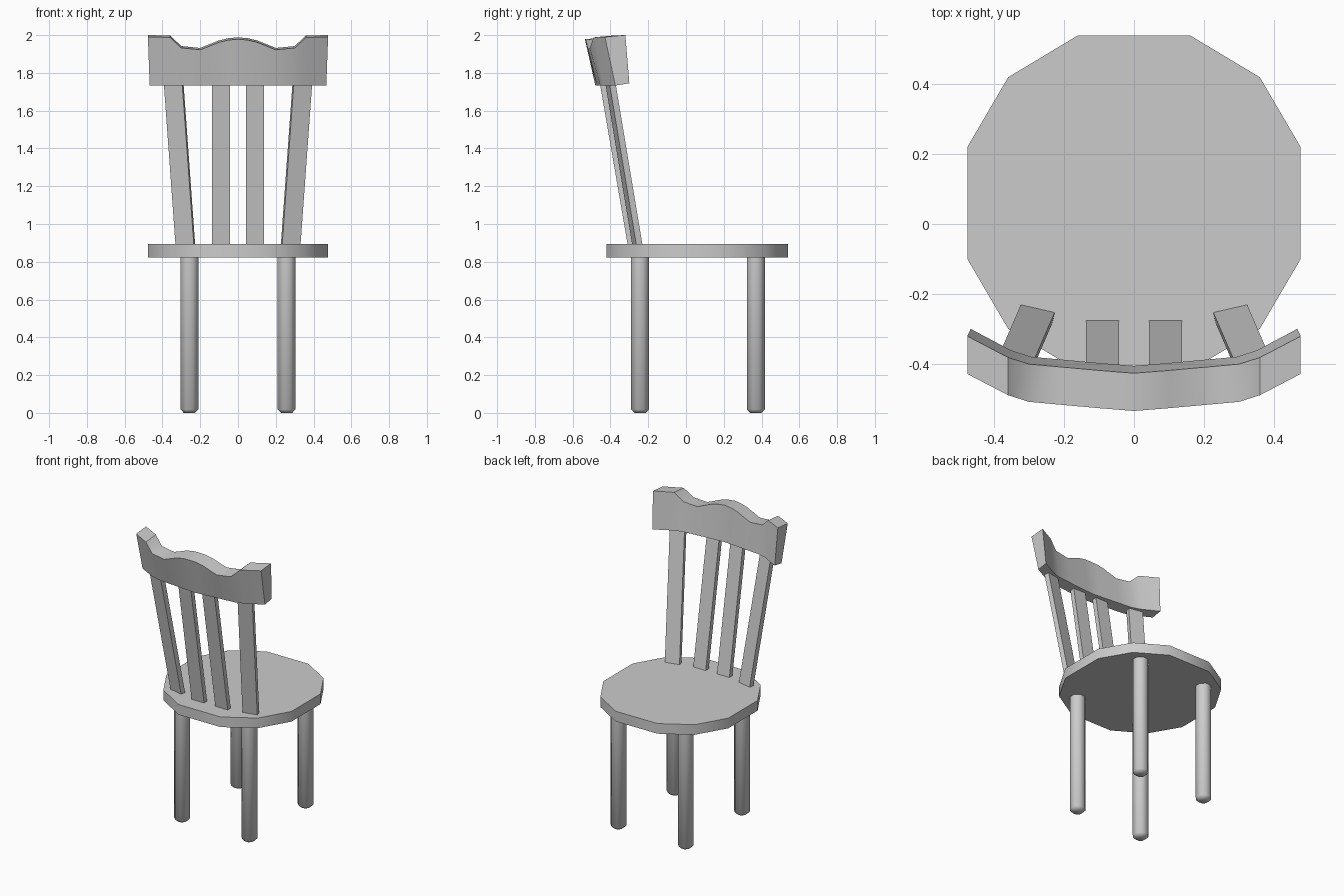
import bpy, bmesh, math
from mathutils import Vector

cube = bpy.data.objects.get("Cube")
if cube:
    bpy.data.objects.remove(cube)

grey = bpy.data.materials.new("plain grey")
grey.use_nodes = True
grey.diffuse_color = (0.6, 0.6, 0.6, 1)
grey.node_tree.nodes["Principled BSDF"].inputs["Base Color"].default_value = (0.6, 0.6, 0.6, 1)


def finish(name, bm, smooth=None):
    bmesh.ops.recalc_face_normals(bm, faces=bm.faces)
    mesh = bpy.data.meshes.new(name)
    bm.to_mesh(mesh)
    bm.free()
    mesh.materials.append(grey)
    ob = bpy.data.objects.new(name, mesh)
    bpy.context.collection.objects.link(ob)
    if smooth:
        bpy.ops.object.select_all(action='DESELECT')
        ob.select_set(True)
        bpy.context.view_layer.objects.active = ob
        bpy.ops.object.shade_smooth_by_angle(angle=math.radians(smooth))
    return ob


def loft(name, rings, smooth=None):
    """Skin a row of equal closed rings and cap both ends."""
    bm = bmesh.new()
    rows = [[bm.verts.new(p) for p in ring] for ring in rings]
    n = len(rows[0])
    for a, b in zip(rows, rows[1:]):
        for i in range(n):
            j = (i + 1) % n
            bm.faces.new((a[i], a[j], b[j], b[i]))
    bm.faces.new(rows[0])
    bm.faces.new(rows[-1])
    return finish(name, bm, smooth)


def circle(x, y, z, r, sides=8):
    steps = [math.tau * (i + 0.5) / sides for i in range(sides)]
    return [(x + r * math.cos(a), y + r * math.sin(a), z) for a in steps]


# Seat: twelve-sided slab
right = [(0.16, 0.54), (0.36, 0.42), (0.477, 0.22), (0.477, -0.1), (0.36, -0.3), (0.16, -0.42)]
outline = right + [(-x, y) for x, y in reversed(right)]
loft("seat", [[(x, y, z) for x, y in outline] for z in (0.823, 0.893)], 40)

# Legs: round posts with softened feet
for side, x in (("left", 0.257), ("right", -0.257)):
    for end, y in (("front", -0.243), ("rear", 0.37)):
        loft(f"{end}_{side}_leg", [circle(x, y, z, r) for z, r in
                                   ((0, 0.032), (0.018, 0.051), (0.83, 0.051))], 50)


# Slats: leaning boards, lower edge given by its two seat-side corners
def slat(name, a, b, lean):
    a, b, lean = Vector((*a, 0.88)), Vector((*b, 0.88)), Vector(lean)
    across = (b - a).normalized()
    back = Vector((across.y, -across.x, 0)) * 0.033
    ring = [a, b, b + back, a + back]
    loft(name, [ring, [p + lean for p in ring]])


for side, s in (("left", 1), ("right", -1)):
    ends = sorted([(s * 0.323, -0.229), (s * 0.226, -0.251)])
    slat(f"outer_{side}_slat", *ends, (s * 0.065, -0.15, 0.9))
    slat(f"inner_{side}_slat", *sorted([(s * 0.043, -0.274), (s * 0.138, -0.274)]),
         (0, -0.155, 0.9))

# Top rail: curved in plan, wavy along its upper edge (x, back y, top z)
half = [(0, -0.535, 1.978), (0.05, -0.531, 1.974), (0.1, -0.527, 1.962), (0.2, -0.518, 1.922),
        (0.3, -0.509, 1.932), (0.36, -0.49, 1.988), (0.477, -0.429, 1.99)]
stations = [(-x, y, z) for x, y, z in reversed(half[1:])] + half
rail = []
for x, y, z in stations:
    low = x * 0.98
    rail.append([(x, y, z), (x, y + 0.108, z + 0.01),
                 (low, y + 0.129, 1.745), (low, y + 0.055, 1.733)])
loft("top_rail", rail, 40)
